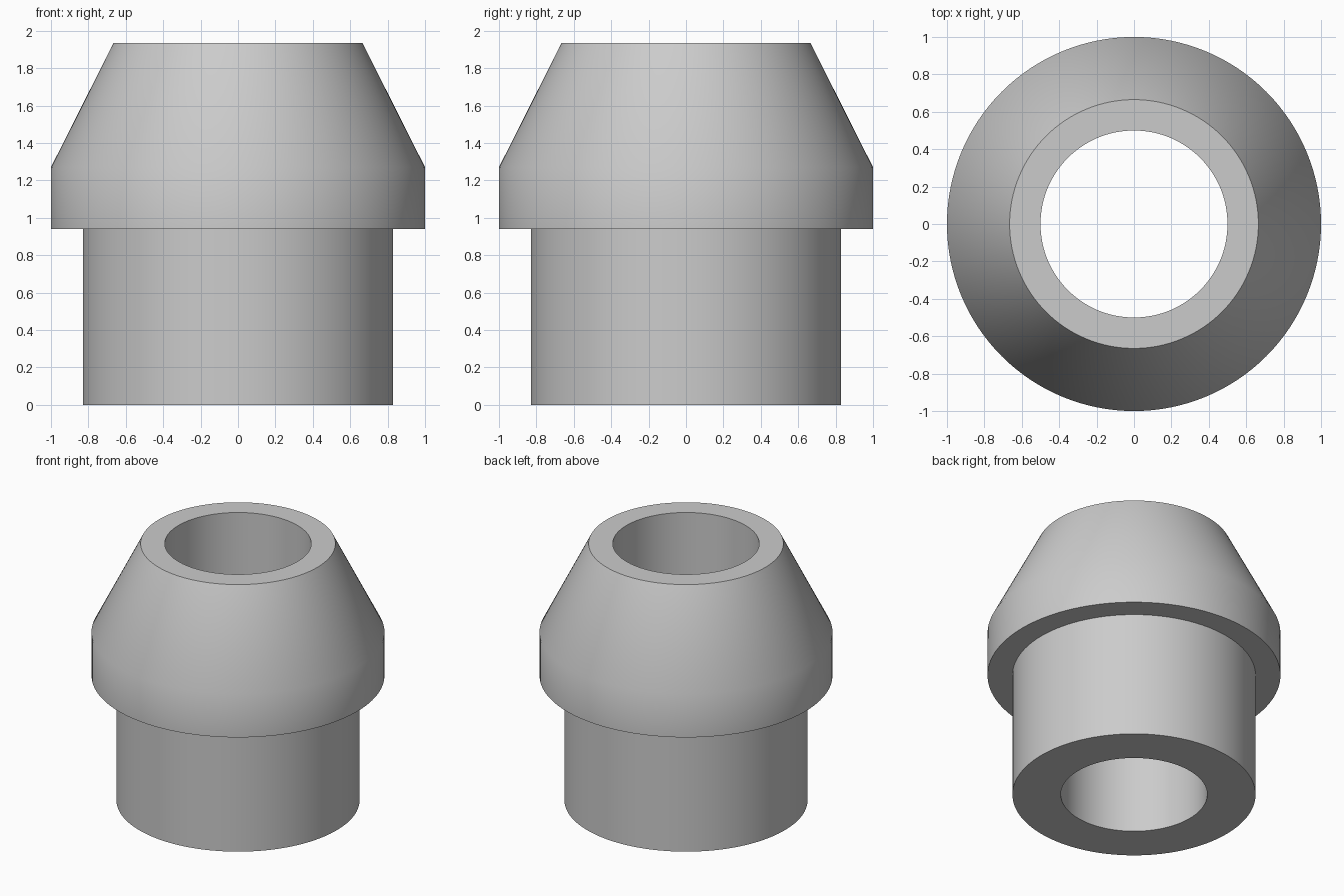
import bpy, bmesh, math

cube = bpy.data.objects.get("Cube")
if cube:
    bpy.data.objects.remove(cube, do_unlink=True)

SIDES = 128
BORE = 0.5

# Closed cross-section (radius, height): sleeve, collar, taper, straight bore
PROFILE = [(BORE, 0), (0.83, 0), (0.83, 0.94), (1, 0.94),
           (1, 1.27), (0.665, 1.935), (BORE, 1.935)]

# Plain grey
grey = bpy.data.materials.new("plain_grey")
grey.use_nodes = True
colour = (0.6, 0.6, 0.6, 1)
grey.diffuse_color = colour
grey.node_tree.nodes["Principled BSDF"].inputs["Base Color"].default_value = colour


def lathe(name, profile, material):
    """Revolve a closed profile around the z axis."""
    bm = bmesh.new()
    verts = [bm.verts.new((r, 0, z)) for r, z in profile]
    edges = [bm.edges.new((a, b)) for a, b in zip(verts, verts[1:] + verts[:1])]
    bmesh.ops.spin(bm, geom=verts + edges, cent=(0, 0, 0), axis=(0, 0, 1),
                   angle=math.tau, steps=SIDES, use_merge=True)
    bmesh.ops.remove_doubles(bm, verts=bm.verts, dist=0.0001)
    bmesh.ops.recalc_face_normals(bm, faces=bm.faces)
    mesh = bpy.data.meshes.new(name)
    bm.to_mesh(mesh)
    bm.free()
    mesh.materials.append(material)
    obj = bpy.data.objects.new(name, mesh)
    bpy.context.collection.objects.link(obj)
    return obj


# Tapered bushing, smooth round the sides with crisp rims
bushing = lathe("tapered_bushing", PROFILE, grey)
bpy.ops.object.select_all(action="DESELECT")
bushing.select_set(True)
bpy.context.view_layer.objects.active = bushing
bpy.ops.object.shade_smooth_by_angle(angle=math.radians(30))
